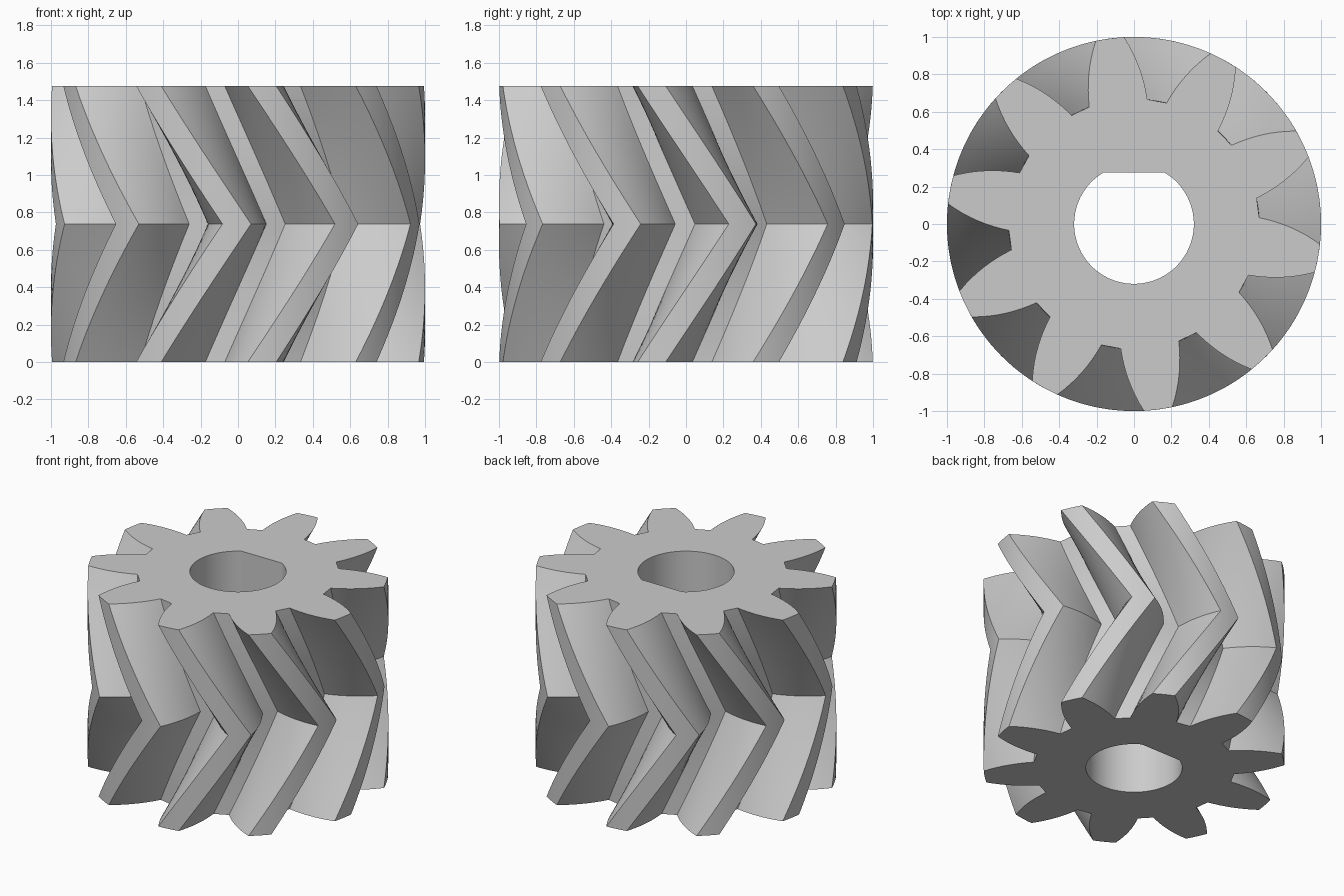
import bpy
import bmesh
from math import radians, sin, cos, asin, pi

TEETH = 10
PITCH = 2 * pi / TEETH
HEIGHT = 1.476
ROOT_R, TIP_R = 0.67, 1.0
BORE_R, FLAT_Y = 0.32, 0.275
TWIST = radians(28.2)          # turn of each half of the herringbone
MID_ANGLE = radians(-90.4)     # tooth centre at mid height
SLICES = 20                    # per half
FLANK_STEPS, TIP_STEPS = 8, 4

cube = bpy.data.objects.get("Cube")
if cube:
    bpy.data.objects.remove(cube, do_unlink=True)

steel = bpy.data.materials.new("plain grey")
steel.use_nodes = True
grey = (0.6, 0.6, 0.6, 1)
steel.diffuse_color = grey
steel.node_tree.nodes["Principled BSDF"].inputs["Base Color"].default_value = grey


def half_tooth(r):
    """Half the angular thickness of a tooth at radius r."""
    d = r - ROOT_R
    return radians(13.5 - 21.9 * d - 17.4 * d * d)


def gear_outline():
    """Polar points (radius, angle) counter-clockwise round the gear."""
    radii = [ROOT_R + (TIP_R - ROOT_R) * i / FLANK_STEPS for i in range(FLANK_STEPS + 1)]
    tip = half_tooth(TIP_R)
    tooth = [(r, -half_tooth(r)) for r in radii]
    tooth += [(TIP_R, tip * (2 * i / TIP_STEPS - 1)) for i in range(1, TIP_STEPS)]
    tooth += [(r, half_tooth(r)) for r in reversed(radii)]
    return [(r, a + k * PITCH) for k in range(TEETH) for r, a in tooth]


def bore_outline(steps=72):
    """Round shaft hole with a flat on the back side."""
    corner = asin(FLAT_Y / BORE_R)
    start, sweep = pi - corner, pi + 2 * corner
    return [(BORE_R, start + sweep * i / steps) for i in range(steps + 1)]


def ring(bm, outline, turn, z):
    return [bm.verts.new((r * cos(a + turn), r * sin(a + turn), z)) for r, a in outline]


def join_rings(bm, low, high):
    for i in range(len(low)):
        j = (i + 1) % len(low)
        bm.faces.new((low[i], low[j], high[j], high[i]))


def ring_edges(bm, verts):
    return [bm.edges.get((verts[i - 1], verts[i])) for i in range(len(verts))]


bm = bmesh.new()

# Twisted teeth, reversing direction at mid height
outer = []
for s in range(2 * SLICES + 1):
    t = s / SLICES - 1
    outer.append(ring(bm, gear_outline(), MID_ANGLE - TWIST * abs(t), HEIGHT * (t + 1) / 2))
for low, high in zip(outer, outer[1:]):
    join_rings(bm, low, high)

# Shaft hole
bore = [ring(bm, bore_outline(), 0, z) for z in (0, HEIGHT)]
join_rings(bm, bore[0], bore[1])

# End faces
for rim, hole in ((outer[0], bore[0]), (outer[-1], bore[1])):
    bmesh.ops.triangle_fill(bm, use_beauty=True, use_dissolve=False,
                            edges=ring_edges(bm, rim) + ring_edges(bm, hole))
bmesh.ops.recalc_face_normals(bm, faces=bm.faces[:])

mesh = bpy.data.meshes.new("herringbone_gear")
bm.to_mesh(mesh)
bm.free()
mesh.materials.append(steel)
gear = bpy.data.objects.new("herringbone_gear", mesh)
bpy.context.collection.objects.link(gear)

# Smooth flanks with sharp creases
bpy.ops.object.select_all(action='DESELECT')
gear.select_set(True)
bpy.context.view_layer.objects.active = gear
bpy.ops.object.shade_smooth_by_angle(angle=radians(25))
